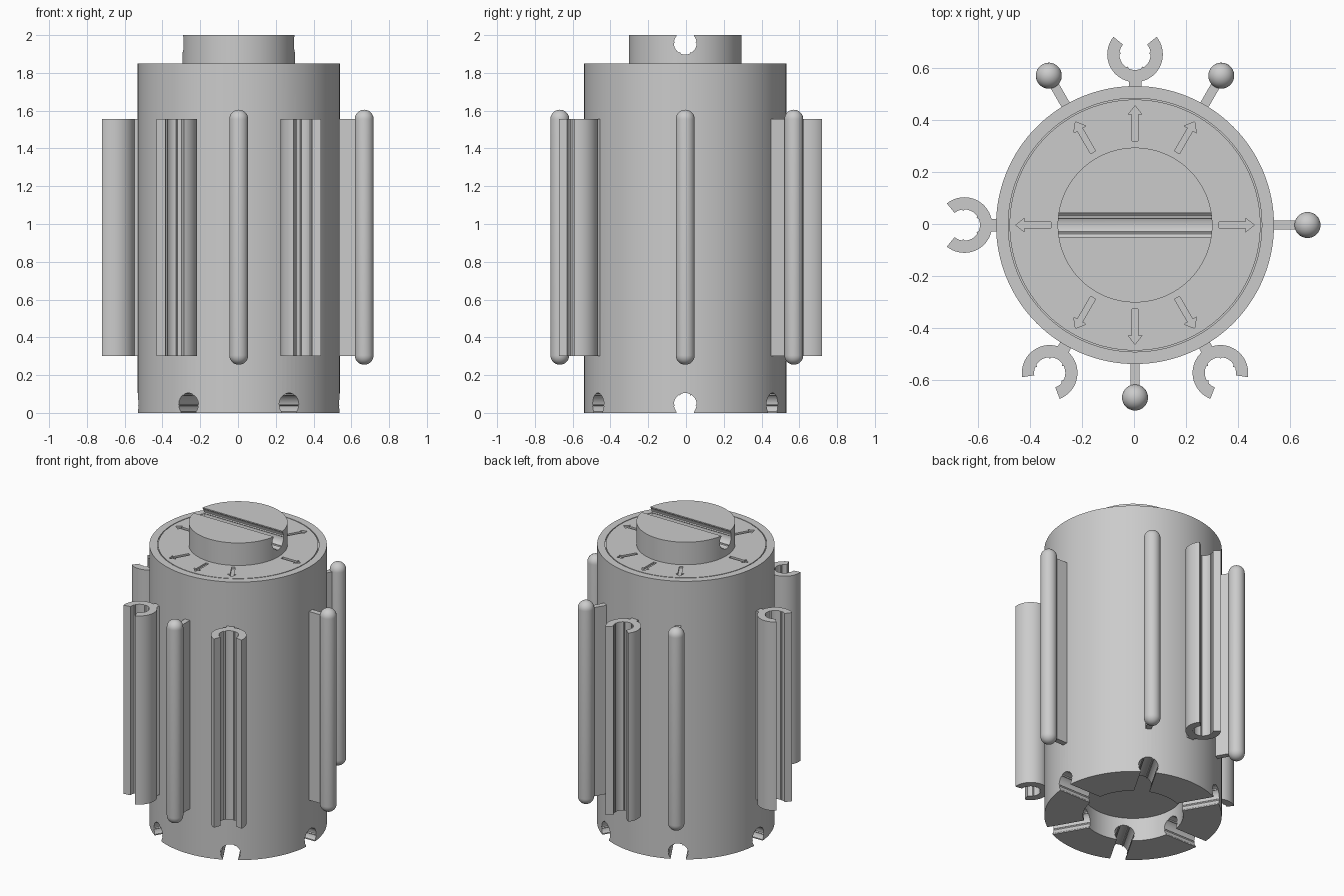
import bpy, bmesh
from math import sin, cos, pi, radians
from mathutils import Matrix, Vector

if "Cube" in bpy.data.objects:
    bpy.data.objects.remove(bpy.data.objects["Cube"])

CENTRE = Matrix.Translation((0.004, -0.004, 0))
Z0, Z1 = 0.30, 1.555          # height range of webs and clips
R_BODY, R_CONN = 0.535, 0.664  # body radius, distance of connectors


def finish(name, bm, matrix=None):
    bmesh.ops.remove_doubles(bm, verts=bm.verts, dist=1e-5)
    bmesh.ops.recalc_face_normals(bm, faces=bm.faces)
    if matrix is not None:
        bm.transform(matrix)
    mesh = bpy.data.meshes.new(name)
    bm.to_mesh(mesh)
    bm.free()
    ob = bpy.data.objects.new(name, mesh)
    bpy.context.collection.objects.link(ob)
    return ob


def lathe(name, profile, steps, matrix):
    bm = bmesh.new()
    vs = [bm.verts.new((r, 0, z)) for r, z in profile]
    es = [bm.edges.new(p) for p in zip(vs, vs[1:])]
    bmesh.ops.spin(bm, geom=vs + es, cent=(0, 0, 0), axis=(0, 0, 1),
                   angle=2 * pi, steps=steps)
    return finish(name, bm, matrix)


def prism(name, outline, z0, z1, matrix):
    bm = bmesh.new()
    face = bm.faces.new([bm.verts.new((x, y, z0)) for x, y in outline])
    out = bmesh.ops.extrude_face_region(bm, geom=[face])
    bmesh.ops.translate(bm, vec=(0, 0, z1 - z0),
                        verts=[v for v in out['geom'] if isinstance(v, bmesh.types.BMVert)])
    return finish(name, bm, matrix)


def turn(deg):
    # local +x becomes the outward direction
    return CENTRE @ Matrix.Rotation(radians(deg), 4, 'Z')


def socket_arc():
    # snap-fit inner wall: arc open towards +x, with four small ridges
    ridges = (85, 150, 210, 275)
    pts = []
    for i in range(53):
        a = 51 + i * (258 / 52)
        r = 0.054 if min(abs(a - k) for k in ridges) < 4 else 0.060
        pts.append((r * cos(radians(a)), r * sin(radians(a))))
    return pts


def smooth(ob):
    bpy.ops.object.select_all(action='DESELECT')
    ob.select_set(True)
    bpy.context.view_layer.objects.active = ob
    bpy.ops.object.shade_smooth_by_angle(angle=radians(30))


def cut(ob, cutter):
    cutter.hide_render = True
    mod = ob.modifiers.new("cut", 'BOOLEAN')
    mod.operation, mod.solver, mod.object = 'DIFFERENCE', 'EXACT', cutter
    bpy.context.view_layer.objects.active = ob
    bpy.ops.object.modifier_apply(modifier=mod.name)
    bpy.data.objects.remove(cutter)


# Body with round boss on top, socket recess below and a fine dial groove
body = lathe("body", [(0, 0.155), (0.302, 0.155), (0.302, 0), (R_BODY, 0),
                      (R_BODY, 1.85), (0.488, 1.85), (0.488, 1.844), (0.483, 1.844),
                      (0.483, 1.85), (0.298, 1.85), (0.298, 2.0), (0, 2.0)], 128, CENTRE)

# Keyhole slots: one across the boss, three crossing the base (six openings)
slot = socket_arc()
slot = [(0.2, slot[0][1])] + slot + [(0.2, slot[-1][1])]


def slot_matrix(deg, z, up):
    # profile x -> +/- z, extrusion -> horizontal at the given angle
    d = Vector((cos(radians(deg)), sin(radians(deg)), 0))
    o = Vector((0, 0, 1 if up else -1))
    s = d.cross(o)
    m = Matrix((o, s, d)).transposed().to_4x4()
    return CENTRE @ Matrix.Translation((0, 0, z)) @ m


cut(body, prism("slot_cutter", slot, -0.7, 0.7, slot_matrix(0, 1.957, True)))
for deg in (0, 60, 120):
    cut(body, prism("slot_cutter", slot, -0.7, 0.7, slot_matrix(deg, 0.045, False)))

# Engraved direction arrows
arrow = [(0.323, -0.011), (0.425, -0.011), (0.425, -0.027), (0.459, 0),
         (0.425, 0.027), (0.425, 0.011), (0.323, 0.011)]
for deg in (0, 60, 90, 120, 180, 240, 270, 300):
    cut(body, prism("arrow_cutter", arrow, 1.838, 1.87, turn(deg)))
smooth(body)

# Rods with rounded ends on thin webs
r = 0.05
cap = [(r * cos(i * pi / 16), r * sin(i * pi / 16)) for i in range(9)]
capsule = [(x, Z0 + 0.005 - z) for x, z in reversed(cap)] + [(x, Z1 + z) for x, z in cap]
web = [(0.52, -0.018), (R_CONN, -0.018), (R_CONN, 0.018), (0.52, 0.018)]
for deg in (0, 60, 120, 270):
    smooth(lathe("rod", capsule, 32, turn(deg) @ Matrix.Translation((R_CONN, 0, 0))))
    prism("rod_web", web, Z0, Z1, turn(deg))

# Open clips on short necks
outer = [(0.107 * cos(radians(51 + i * 258 / 40)), 0.107 * sin(radians(51 + i * 258 / 40)))
         for i in range(41)]
clip = outer + socket_arc()[::-1]
neck = [(0.52, -0.024), (0.575, -0.024), (0.575, 0.024), (0.52, 0.024)]
for deg in (90, 180, 240, 300):
    smooth(prism("clip", clip, Z0, Z1, turn(deg) @ Matrix.Translation((0.657, 0, 0))))
    prism("clip_neck", neck, Z0, Z1, turn(deg))
